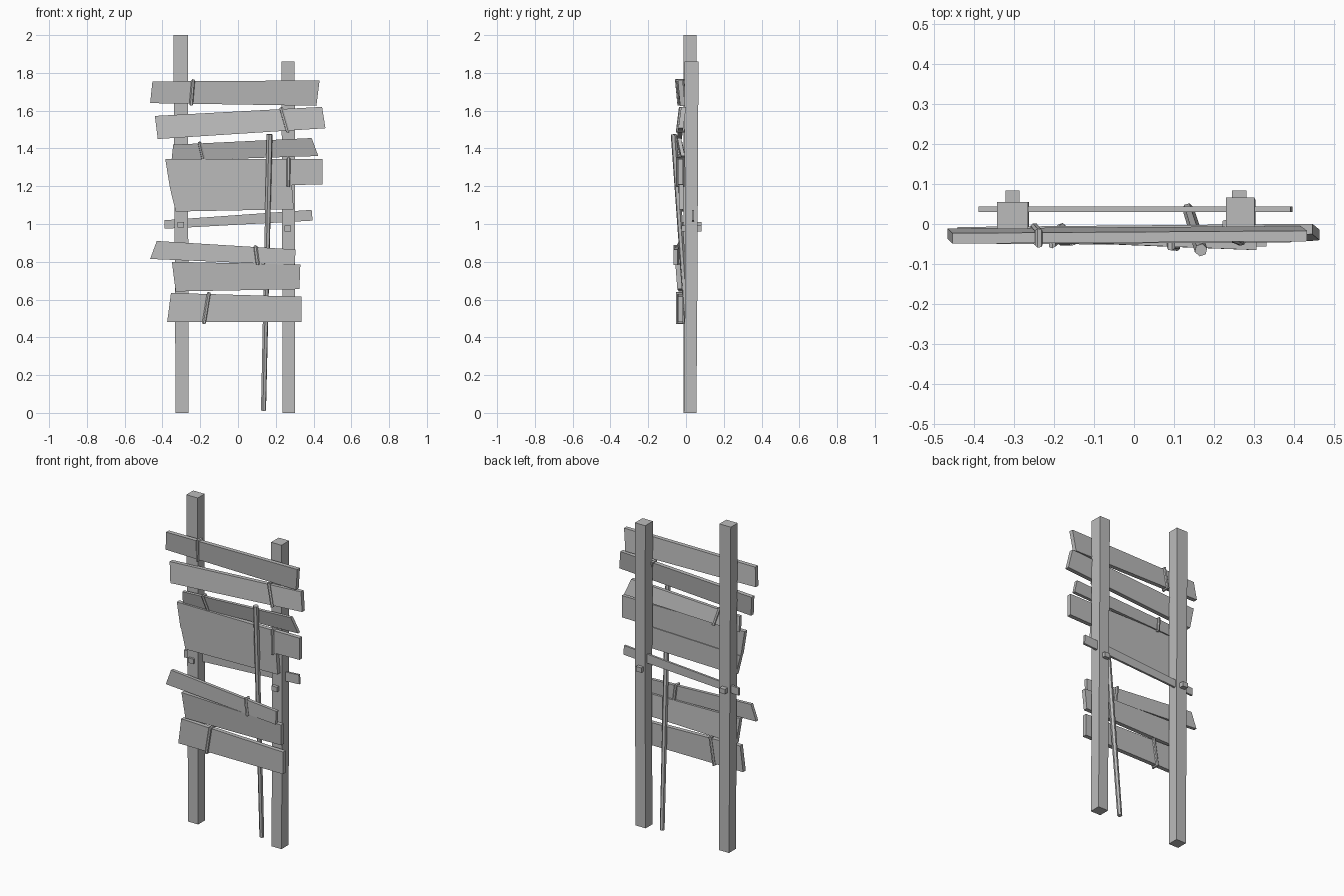
import bpy
import bmesh
from mathutils import Vector

if "Cube" in bpy.data.objects:
    bpy.data.objects.remove(bpy.data.objects["Cube"])

GREY = 0.5
wood = bpy.data.materials.new("weathered grey wood")
wood.use_nodes = True
wood.diffuse_color = (GREY, GREY, GREY, 1)
wood.node_tree.nodes["Principled BSDF"].inputs["Base Color"].default_value = (GREY, GREY, GREY, 1)


def add_loft(name, rings):
    """Join equal-sized rings of points into a closed, flat-faced solid."""
    bm = bmesh.new()
    loops = [[bm.verts.new(point) for point in ring] for ring in rings]
    count = len(loops[0])
    for lower, upper in zip(loops, loops[1:]):
        for i in range(count):
            j = (i + 1) % count
            bm.faces.new((lower[i], lower[j], upper[j], upper[i]))
    bm.faces.new(loops[0][::-1])
    bm.faces.new(loops[-1])
    bmesh.ops.recalc_face_normals(bm, faces=bm.faces)
    mesh = bpy.data.meshes.new(name)
    bm.to_mesh(mesh)
    bm.free()
    mesh.materials.append(wood)
    obj = bpy.data.objects.new(name, mesh)
    bpy.context.collection.objects.link(obj)
    return obj


def rectangle(x0, x1, y0, y1, z):
    return [(x0, y0, z), (x1, y0, z), (x1, y1, z), (x0, y1, z)]


def add_tube(name, points, radius, cyclic=False, end_scale=1.0):
    """Round bar or rope along a path, turned into a mesh."""
    curve = bpy.data.curves.new(name, "CURVE")
    curve.dimensions = "3D"
    curve.bevel_depth = radius
    curve.bevel_resolution = 1
    curve.use_fill_caps = True
    spline = curve.splines.new("POLY")
    spline.points.add(len(points) - 1)
    for target, point in zip(spline.points, points):
        target.co = (*point, 1)
    spline.points[-1].radius = end_scale
    spline.use_cyclic_u = cyclic
    curve.materials.append(wood)
    source = bpy.data.objects.new(name + " path", curve)
    bpy.context.collection.objects.link(source)
    graph = bpy.context.evaluated_depsgraph_get()
    mesh = bpy.data.meshes.new_from_object(source.evaluated_get(graph))
    bpy.data.objects.remove(source)
    for face in mesh.polygons:
        face.use_smooth = False
    obj = bpy.data.objects.new(name, mesh)
    bpy.context.collection.objects.link(obj)


class Plank:
    """Crooked board: four outline corners, end depths, lean and thickness."""

    def __init__(self, name, outline, depth, lean=0.0, thick=0.026):
        self.corners = [Vector(c) for c in outline]  # bottom pair, then top pair
        self.depth, self.lean, self.thick = depth, lean, thick
        add_loft(name, [[self.point(u, v, w) for v, w in
                         ((0, -1), (0, 1), (1, 1), (1, -1))] for u in (0, 1)])

    def point(self, u, v, w):
        """u runs left to right, v bottom to top, w front to back."""
        bottom = self.corners[0].lerp(self.corners[1], u)
        top = self.corners[2].lerp(self.corners[3], u)
        x, z = bottom.lerp(top, v)
        left, right = self.depth
        y = left + (right - left) * u + self.lean * (v - 0.5) + w * self.thick / 2
        return Vector((x, y, z))

    def tie(self, name, u_bottom, u_top):
        """Rope wound once around the board."""
        path = [self.point(u, v, w) for u, v, w in
                ((u_bottom, -.03, -1.3), (u_top, 1.03, -1.3),
                 (u_top, 1.03, 1.3), (u_bottom, -.03, 1.3))]
        add_tube(name, path, 0.01, cyclic=True)


# Posts
add_loft("right_post", [rectangle(-.33, -.262, -.012, .055, 0),
                        rectangle(-.342, -.265, -.012, .055, 2)])
add_loft("left_post", [rectangle(.235, .303, -.012, .055, 0),
                       rectangle(.235, .303, -.005, .06, .65),
                       rectangle(.23, .3, -.008, .066, 1.86)])

# Boards, from the top down
top_board = Plank("top_board", [(-.465, 1.64), (.415, 1.626), (-.453, 1.755), (.432, 1.76)],
                  (-.03, -.024), -.012)
second_board = Plank("second_board", [(-.425, 1.45), (.463, 1.507), (-.44, 1.572), (.445, 1.62)],
                     (-.028, -.02), .015)
third_board = Plank("third_board", [(-.352, 1.335), (.425, 1.36), (-.343, 1.42), (.39, 1.455)],
                    (-.03, -.026), -.02, .02)
fourth_board = Plank("fourth_board", [(-.36, 1.19), (.447, 1.21), (-.385, 1.343), (.447, 1.343)],
                     (-.03, -.03))
Plank("fifth_board", [(-.33, 1.066), (.295, 1.078), (-.36, 1.19), (.285, 1.208)],
      (-.025, -.025))
sixth_board = Plank("sixth_board", [(-.465, .815), (.3, .783), (-.43, .91), (.305, .865)],
                    (-.025, -.055), thick=.02)
Plank("seventh_board", [(-.33, .643), (.325, .655), (-.35, .8), (.33, .785)],
      (-.03, -.038), -.01)
bottom_board = Plank("bottom_board", [(-.375, .48), (.335, .48), (-.355, .635), (.335, .615)],
                     (-.03, -.03))

# Rope ties
top_board.tie("top_tie", .247, .243)
second_board.tie("second_tie", .775, .757)
third_board.tie("third_tie", .22, .19)
fourth_board.tie("fourth_tie", .775, .785)
sixth_board.tie("sixth_tie", .745, .71)
bottom_board.tie("bottom_tie", .275, .29)

# Thin rail through both posts, with square pegs
Plank("cross_rail", [(-.388, .975), (.395, 1.018), (-.388, 1.02), (.39, 1.075)],
      (.037, .037), thick=.013)
for side, x, z in (("right", -.303, .995), ("left", .263, .975)):
    add_loft(side + "_peg", [rectangle(x - .018, x + .018, -.025, .083, z + dz)
                             for dz in (-.014, .016)])

# Leaning pole
add_tube("leaning_pole", [(.135, .038, .012), (.167, -.065, 1.475)], .014, end_scale=1.15)
